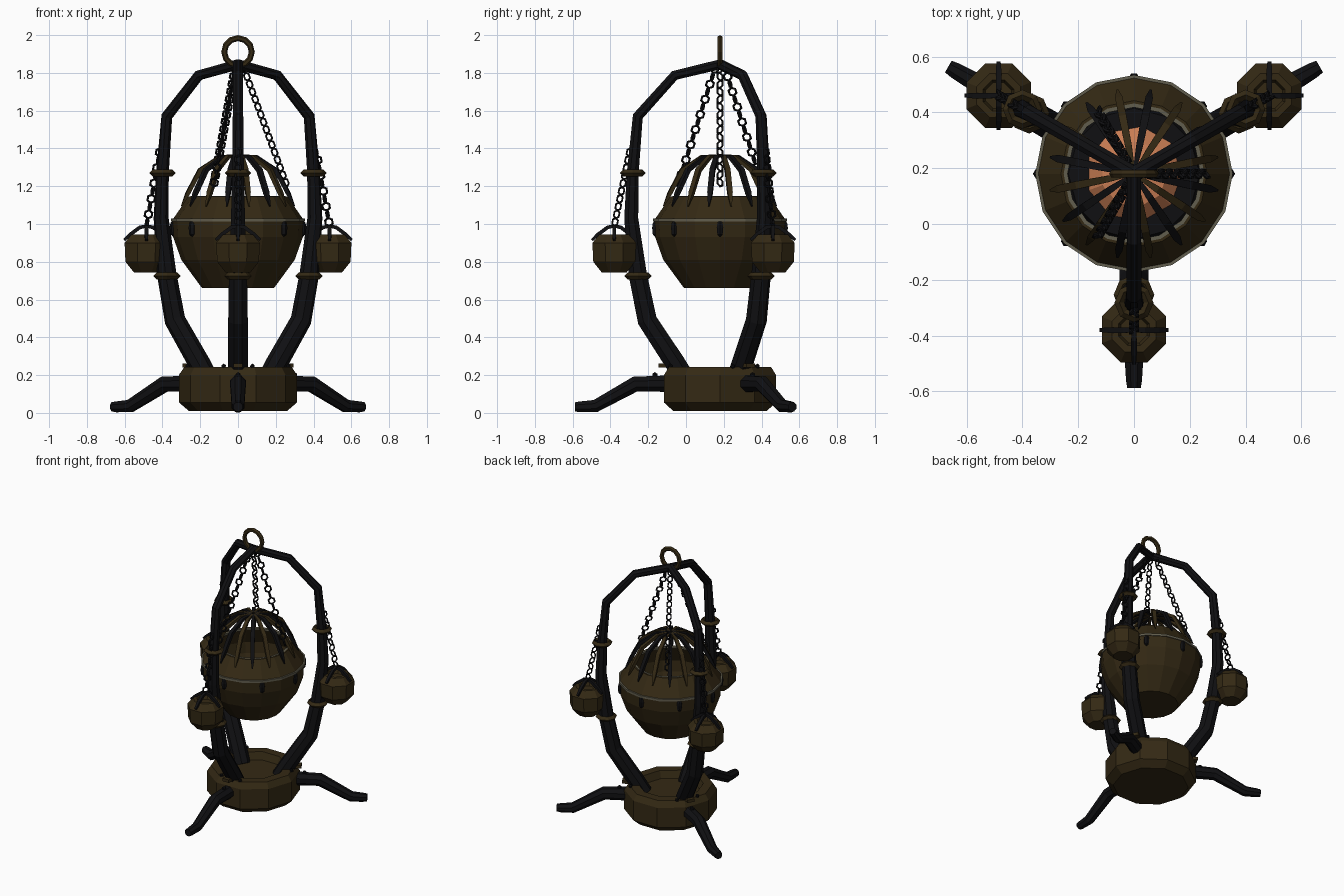
import bpy, bmesh, math
from mathutils import Vector, Matrix

if "Cube" in bpy.data.objects:
    bpy.data.objects.remove(bpy.data.objects["Cube"])

AXIS = Vector((0, 0.18, 0))
ARMS = [math.radians(a) for a in (-90, 30, 150)]


def colour(name, rgb):
    m = bpy.data.materials.new(name)
    m.diffuse_color = (*rgb, 1)
    m.use_nodes = True
    m.node_tree.nodes["Principled BSDF"].inputs["Base Color"].default_value = m.diffuse_color
    return m


BRONZE = colour("dark bronze", (0.034, 0.022, 0.007))
IRON = colour("black iron", (0.005, 0.005, 0.006))
TAN = colour("pale trim", (0.12, 0.11, 0.075))
EMBER = colour("ember orange", (0.60, 0.21, 0.09))


def finish(bm, name, mat):
    bmesh.ops.remove_doubles(bm, verts=bm.verts, dist=0.0002)
    bmesh.ops.recalc_face_normals(bm, faces=bm.faces)
    me = bpy.data.meshes.new(name)
    bm.to_mesh(me)
    bm.free()
    me.materials.append(mat)
    ob = bpy.data.objects.new(name, me)
    bpy.context.collection.objects.link(ob)
    return ob


def polar(a, r, z):
    return AXIS + Vector((r * math.cos(a), r * math.sin(a), z))


def skin(bm, rings, wrap=False, caps=False):
    vs = [[bm.verts.new(p) for p in ring] for ring in rings]
    n = len(vs)
    for i in range(n if wrap else n - 1):
        a, b = vs[i], vs[(i + 1) % n]
        for j in range(len(a)):
            k = (j + 1) % len(a)
            bm.faces.new((a[j], a[k], b[k], b[j]))
    if caps:
        bm.faces.new(vs[0])
        bm.faces.new(vs[-1])


def lathe(bm, profile, sides, mat, closed=False, turn=0.0):
    rings = []
    for r, z in profile:
        r = max(r, 1e-5)
        rings.append([mat @ Vector((r * math.cos(turn + math.tau * i / sides),
                                    r * math.sin(turn + math.tau * i / sides), z))
                      for i in range(sides)])
    skin(bm, rings, wrap=closed)


def torus(bm, major, minor, sides, csides, mat):
    prof = [(major + minor * math.cos(math.tau * i / csides),
             minor * math.sin(math.tau * i / csides)) for i in range(csides)]
    lathe(bm, prof, sides, mat, closed=True)


def tube(bm, pts, radii, sides=8, flat=1.0):
    """Mitred tube along a path lying in a vertical plane."""
    rings = []
    plane = Vector((pts[-1] - pts[0]).to_tuple())
    side = Vector((-plane.y, plane.x, 0)).normalized()
    for i, p in enumerate(pts):
        d0 = (pts[i] - pts[i - 1]).normalized() if i else None
        d1 = (pts[i + 1] - pts[i]).normalized() if i < len(pts) - 1 else None
        t = ((d0 or d1) + (d1 or d0)).normalized()
        up = side.cross(t)
        rings.append([p + radii[i] * (math.cos(w) * side + math.sin(w) * up * flat)
                      for w in (math.tau * (j + 0.5) / sides for j in range(sides))])
    skin(bm, rings, caps=True)


def chain(bm, a, b, pitch=0.042):
    d = b - a
    n = max(2, round(d.length / pitch))
    rot = d.to_track_quat('X', 'Z').to_matrix().to_4x4()
    for i in range(n):
        m = (Matrix.Translation(a + d * (i + 0.5) / n) @ rot
             @ Matrix.Rotation(math.pi / 4 + (i % 2) * math.pi / 2, 4, 'X'))
        torus(bm, 0.022, 0.0065, 6, 4, m)


def at(p):
    return Matrix.Translation(p)


CENTRE = at(AXIS)

# Ten-sided base with a sunken top
bm = bmesh.new()
lathe(bm, [(0, 0.01), (0.26, 0.01), (0.312, 0.055), (0.312, 0.20), (0.285, 0.242),
           (0.22, 0.242), (0.20, 0.19), (0, 0.19)], 10, CENTRE)
finish(bm, "base", BRONZE)

# Curved arms, feet, collars and rivets, repeated three times
arm_path = [(0.18, 0.17), (0.235, 0.26), (0.385, 0.49), (0.435, 0.73), (0.47, 1.03),
            (0.462, 1.27), (0.435, 1.57), (0.24, 1.787), (0.0, 1.845)]
arm_r = [0.058, 0.058, 0.056, 0.052, 0.040, 0.034, 0.030, 0.028, 0.028]
leg_path = [(0.27, 0.155), (0.45, 0.152), (0.66, 0.036), (0.74, 0.032), (0.768, 0.032)]
arms, legs, collars, rivets, plates = (bmesh.new() for _ in range(5))
for a in ARMS:
    tube(arms, [polar(a, r, z) for r, z in arm_path], arm_r)
    tube(legs, [polar(a, r, z) for r, z in leg_path], [0.047, 0.044, 0.036, 0.031, 0.026])
    for r, z, size in ((0.462, 1.27, 0.052), (0.434, 0.725, 0.055)):
        torus(collars, size, 0.018, 8, 4, at(polar(a, r, z)))
    for da in (-0.28, 0.28):
        bmesh.ops.create_icosphere(rivets, subdivisions=1, radius=0.014,
                                   matrix=at(polar(a + da, 0.275, 0.247)))
    bmesh.ops.create_icosphere(rivets, subdivisions=1, radius=0.016,
                               matrix=at(polar(a, 0.345, 0.2)))
    bmesh.ops.create_cube(plates, size=1, matrix=at(polar(a, 0.295, 0.25))
                          @ Matrix.Rotation(a, 4, 'Z') @ Matrix.Diagonal((0.06, 0.05, 0.022, 1)))
finish(arms, "arms", IRON)
finish(legs, "legs", IRON)
finish(collars, "arm_collars", BRONZE)
finish(rivets, "base_rivets", IRON)
finish(plates, "base_clasps", BRONZE)

# Carrying ring at the peak
bm = bmesh.new()
torus(bm, 0.073, 0.016, 12, 6, at(AXIS + Vector((0, 0, 1.911))) @ Matrix.Rotation(math.pi / 2, 4, 'X'))
finish(bm, "top_ring", BRONZE)

# Hollow brazier bowl
bm = bmesh.new()
lathe(bm, [(0, 0.66), (0.19, 0.66), (0.30, 0.81), (0.343, 0.93), (0.348, 1.01),
           (0.345, 1.025), (0.262, 1.145), (0.24, 1.145), (0.315, 1.01), (0.31, 0.93),
           (0.27, 0.83), (0.17, 0.70), (0, 0.70)], 16, CENTRE)
finish(bm, "brazier_bowl", BRONZE)

# Pale trim on the belt and the mouth
bm = bmesh.new()
for r, z, w, h in ((0.345, 1.02, 0.009, 0.008), (0.245, 1.14, 0.007, 0.007)):
    lathe(bm, [(r - w, z - h), (r + w, z - h), (r + w, z + h), (r - w, z + h)], 16, CENTRE, closed=True)
finish(bm, "bowl_trim", TAN)

# Upright studs around the belt
bm = bmesh.new()
for i in range(8):
    lathe(bm, [(0, 0.93), (0.016, 0.945), (0.02, 0.98), (0.016, 1.005), (0, 1.02)], 6,
          at(polar(math.tau * i / 8, 0.342, 0)))
finish(bm, "bowl_studs", IRON)

# Coal bed and glowing embers
bm = bmesh.new()
lathe(bm, [(0, 0.78), (0.245, 0.80), (0.235, 0.83), (0, 0.84)], 12, CENTRE)
finish(bm, "coal_bed", IRON)
bm = bmesh.new()
lathe(bm, [(0, 0.82), (0.175, 0.83), (0.12, 0.88), (0, 0.90)], 9, CENTRE)
finish(bm, "embers", EMBER)

# Cage ribs closing over the bowl, alternating metals
rib_path = [(0.305, 1.095), (0.27, 1.165), (0.205, 1.285), (0.10, 1.355), (0.01, 1.365)]
dark, warm = bmesh.new(), bmesh.new()
for i in range(16):
    a = math.tau * (i + 0.5) / 16
    tube(dark if i % 2 else warm, [polar(a, r, z) for r, z in rib_path],
         [0.005, 0.019, 0.02, 0.017, 0.008], 4, 0.8)
finish(dark, "dark_cage_ribs", IRON)
finish(warm, "bronze_cage_ribs", BRONZE)

# Hanging pots with crossed straps
pots, straps, chains = bmesh.new(), bmesh.new(), bmesh.new()
for a in ARMS:
    m = at(polar(a, 0.56, 0))
    lathe(pots, [(0, 0.742), (0.07, 0.742), (0.12, 0.80), (0.125, 0.90), (0.085, 0.945),
                 (0.06, 0.945), (0.05, 0.92), (0, 0.92)], 8, m, turn=math.pi / 8)
    c = polar(a, 0.56, 0)
    for k in range(4):
        w = k * math.pi / 2
        d = Vector((math.cos(w), math.sin(w), 0))
        tube(straps, [c + d * r + Vector((0, 0, z)) for r, z in
                      ((0.118, 0.915), (0.085, 0.945), (0.035, 0.982), (0, 0.99))],
             [0.010, 0.014, 0.014, 0.012], 4)
    chain(chains, polar(a, 0.475, 1.40), polar(a, 0.56, 0.99))
finish(pots, "hanging_pots", BRONZE)
finish(straps, "pot_straps", IRON)

# Chains holding the brazier
for k in range(3):
    w = math.tau * k / 3
    chain(chains, polar(w, 0.025, 1.84), polar(w, 0.26, 1.20))
finish(chains, "chains", IRON)
